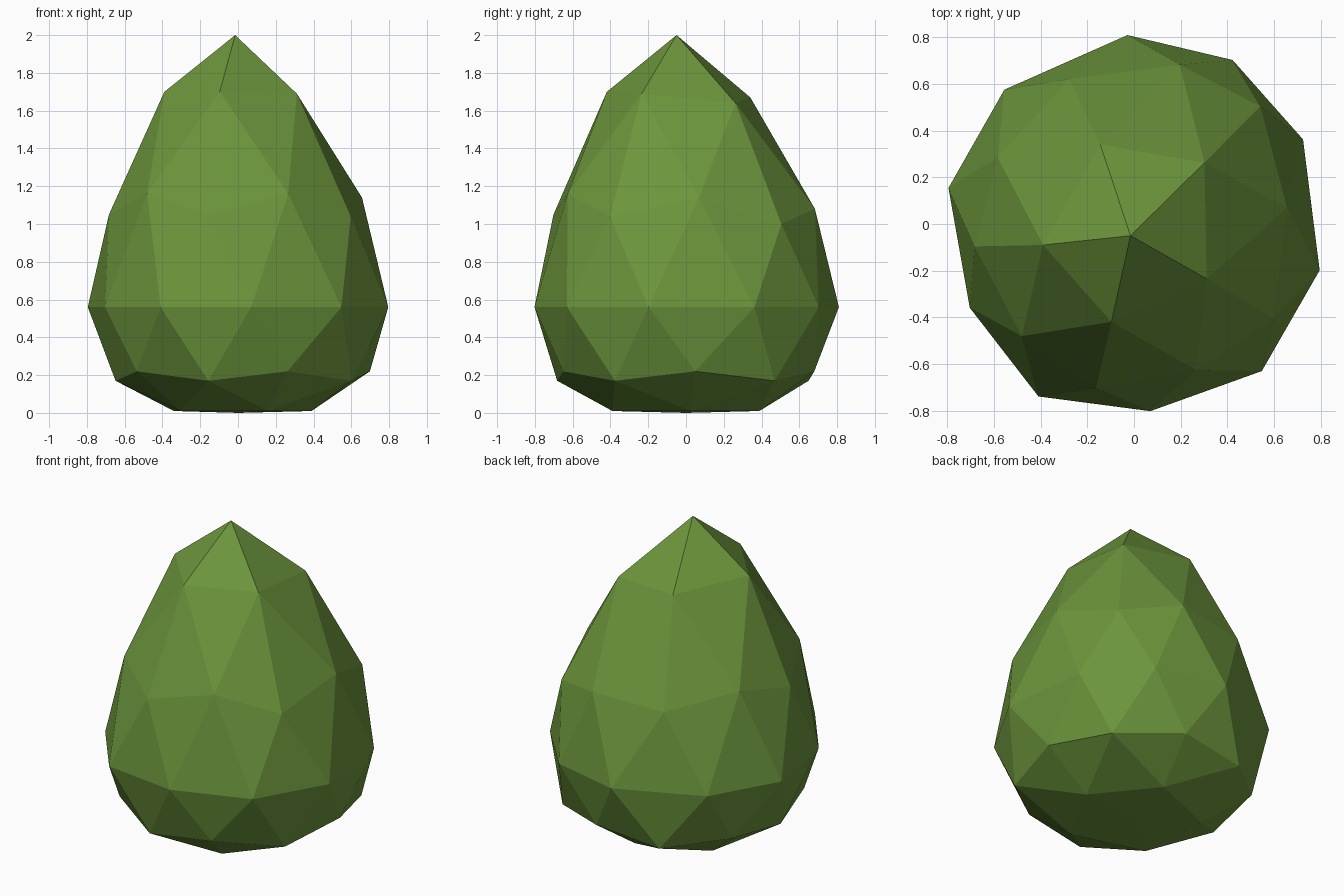
import bpy, bmesh, math
from mathutils import Matrix

if "Cube" in bpy.data.objects:
    bpy.data.objects.remove(bpy.data.objects["Cube"])

# Material
green = bpy.data.materials.new("leaf green")
green.diffuse_color = (0.15, 0.30, 0.045, 1)
green.use_nodes = True
green.node_tree.nodes["Principled BSDF"].inputs["Base Color"].default_value = green.diffuse_color

# Rings of the icosphere: original height -> (new height, radius, per-point nudges)
# Nudges are (degrees, radius, height) in order of angle, giving the hand-made wobble.
RINGS = {
    0.851: (1.69, 0.40, [(1, 0, -.05), (1, -.03, -.02), (9, 0, .01), (1, .03, .01), (-5, -.01, 0)]),
    0.526: (1.14, 0.68, [(2, -.02, 0), (-2, .03, -.06), (6, -.03, 0), (5, 0, .02), (1, 0, .02)]),
    0.447: (1.05, 0.70, [(3, .04, -.05), (2, -.02, 0), (4, -.01, 0), (1, .02, 0), (-2, .02, -.01)]),
    0.0: (0.56, 0.81, [(4.6, 0, 0), (1, .01, 0), (-2, 0, 0), (4, -.01, 0), (3, 0, 0),
                       (5, -.02, 0), (3, .035, 0), (1, -.005, 0), (1, .025, 0), (0, .01, 0)]),
    -0.447: (0.22, 0.70, []),
    -0.526: (0.17, 0.70, [(0, .03, 0), (0, 0, 0), (0, -.05, 0), (1, 0, 0), (0, .01, 0)]),
    -0.851: (0.01, 0.40, [(0, -.01, 0), (0, 0, 0), (0, 0, 0), (0, 0, 0), (0, .02, 0)]),
}

# Foliage: a coarse icosphere pulled into a pointed, flat-bottomed drop
bm = bmesh.new()
bmesh.ops.create_icosphere(bm, subdivisions=2, radius=1,
                           matrix=Matrix.Rotation(math.radians(40), 4, 'Z'))
start = {v: v.co.copy() for v in bm.verts}
for v, co in start.items():
    if co.z > 0.95:
        v.co = (-0.015, -0.05, 2.0)
    elif co.z < -0.95:
        v.co = (0, 0, 0)
for level, (z, r, nudges) in RINGS.items():
    ring = [(math.atan2(c.y, c.x) % math.tau, v) for v, c in start.items()
            if abs(c.z - level) < 0.02]
    ring.sort(key=lambda p: p[0])
    for i, (a, v) in enumerate(ring):
        da, dr, dz = nudges[i] if i < len(nudges) else (0, 0, 0)
        a += math.radians(da)
        v.co = ((r + dr) * math.cos(a), (r + dr) * math.sin(a), z + dz)
bmesh.ops.recalc_face_normals(bm, faces=bm.faces)
mesh = bpy.data.meshes.new("foliage")
bm.to_mesh(mesh)
bm.free()
mesh.materials.append(green)
bpy.context.collection.objects.link(bpy.data.objects.new("foliage", mesh))
